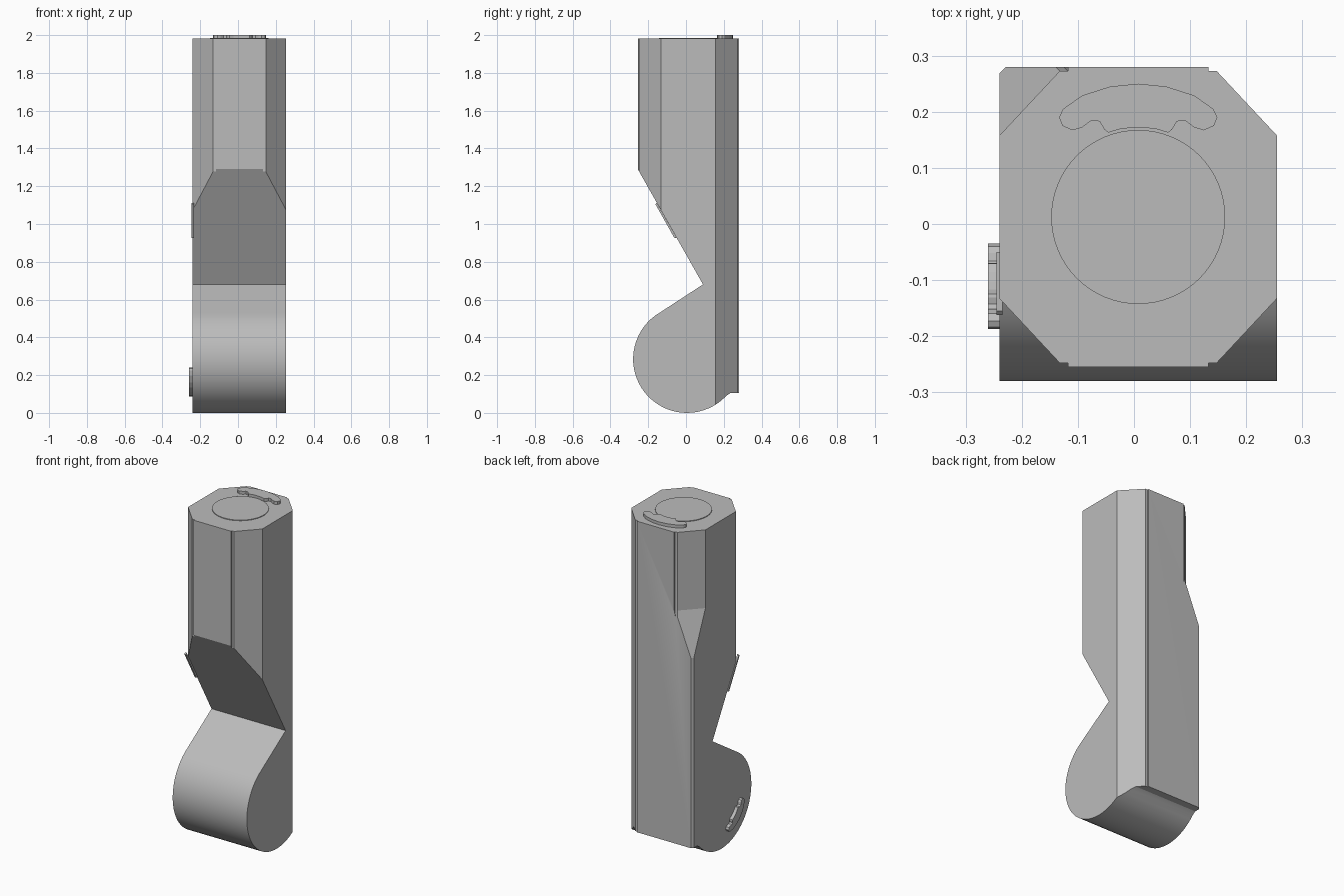
import bpy, bmesh, math
from mathutils import Matrix, Vector

if "Cube" in bpy.data.objects:
    bpy.data.objects.remove(bpy.data.objects["Cube"])

grey = bpy.data.materials.new("plain grey")
grey.use_nodes = True
colour = (0.5, 0.5, 0.5, 1)
grey.diffuse_color = colour
grey.node_tree.nodes["Principled BSDF"].inputs["Base Color"].default_value = colour

CX, CY = 0.0075, 0.0125      # octagon centre
LEFT, RIGHT = -0.24, 0.255   # side faces
TOP = 1.982


def loft(name, rings):
    """Closed solid through rings with matching point counts."""
    bm = bmesh.new()
    rows = [[bm.verts.new(p) for p in ring] for ring in rings]
    for a, b in zip(rows, rows[1:]):
        for i in range(len(a)):
            j = (i + 1) % len(a)
            bm.faces.new((a[i], a[j], b[j], b[i]))
    bm.faces.new(rows[0])
    bm.faces.new(rows[-1])
    bmesh.ops.recalc_face_normals(bm, faces=bm.faces)
    mesh = bpy.data.meshes.new(name)
    bm.to_mesh(mesh)
    bm.free()
    mesh.materials.append(grey)
    ob = bpy.data.objects.new(name, mesh)
    bpy.context.collection.objects.link(ob)
    return ob


def smooth(ob):
    bpy.ops.object.select_all(action='DESELECT')
    ob.select_set(True)
    bpy.context.view_layer.objects.active = ob
    bpy.ops.object.shade_smooth_by_angle(angle=math.radians(14))


def cut(ob, cutter):
    cutter.hide_render = True
    mod = ob.modifiers.new("cut", 'BOOLEAN')
    mod.operation = 'DIFFERENCE'
    mod.solver = 'EXACT'
    mod.object = cutter
    bpy.context.view_layer.objects.active = ob
    bpy.ops.object.modifier_apply(modifier=mod.name)
    bpy.data.objects.remove(cutter)


# Body: side profile with a wedge notch and a round foot
profile = [(0.28, 0.105), (0.28, TOP), (-0.255, TOP), (-0.255, 1.29), (0.09, 0.68)]
steps = 34
for i in range(steps + 1):
    a = math.radians(120 + (317 - 120) * i / steps)
    profile.append((0.005 + 0.285 * math.cos(a), 0.285 + 0.285 * math.sin(a)))
profile.append((0.235, 0.105))
body = loft("body", [[(x, y, z) for y, z in profile] for x in (LEFT, RIGHT)])

# Corner chamfers, each with a small step beside the front or back panel
corner = [(0.26, 0.1316), (0.14, 0.26), (0.125, 0.26), (0.125, 0.35), (0.35, 0.35), (0.35, 0.1316)]


def corner_cut(sx, sy, levels):
    rings = [[(CX + sx * (x + d), CY + sy * (y + d), z) for x, y in corner] for z, d in levels]
    cut(body, loft("corner_cutter", rings))


corner_cut(1, 1, [(-0.1, 0), (2.2, 0)])
corner_cut(1, -1, [(0.8, 0), (2.2, 0)])
corner_cut(-1, -1, [(0.8, 0), (2.2, 0)])
corner_cut(-1, 1, [(1.22, 0.06), (1.51, 0), (2.2, 0)])   # runs out into the square corner

# Fine chamfer on the square back corner
edge = [(LEFT - 0.02, 0.248), (LEFT + 0.032, 0.3), (LEFT - 0.02, 0.3)]
cut(body, loft("edge_cutter", [[(x, y, z) for x, y in edge] for z in (-0.1, 1.4)]))
smooth(body)

# Round cap on top
cap = [(CX + 0.155 * math.cos(math.tau * i / 64), CY + 0.155 * math.sin(math.tau * i / 64)) for i in range(64)]
smooth(loft("top_cap", [[(x, y, z) for x, y in cap] for z in (TOP - 0.01, TOP + 0.004)]))

# Curved latch outline, mirrored about its middle
half = [(-0.03, 0.17), (-0.053, 0.163), (-0.06, 0.168), (-0.069, 0.183), (-0.084, 0.184),
        (-0.1, 0.172), (-0.117, 0.167), (-0.135, 0.175), (-0.141, 0.19), (-0.134, 0.205),
        (-0.1, 0.229), (-0.05, 0.245)]
latch = [(0, 0.172)] + half + [(0, 0.25)] + [(-x, y) for x, y in reversed(half)]
loft("top_latch", [[(CX + x, y, z) for x, y in latch] for z in (TOP - 0.01, 2.0)])

# Smaller latch on the side of the foot, turned to face down and forward
turn = Matrix.Rotation(math.radians(135), 2)
side = [turn @ Vector((x, y - 0.207)) * 0.72 for x, y in latch]
loft("side_latch", [[(x, -0.12 + p.x, 0.155 + p.y) for p in side] for x in (LEFT + 0.01, -0.26)])

# Slim tab along the sloping edge
tab = [(-0.162, 1.105), (-0.155, 1.112), (-0.05, 0.927), (-0.062, 0.927)]
loft("edge_tab", [[(x, y, z) for y, z in tab] for x in (LEFT - 0.005, LEFT + 0.006)])
